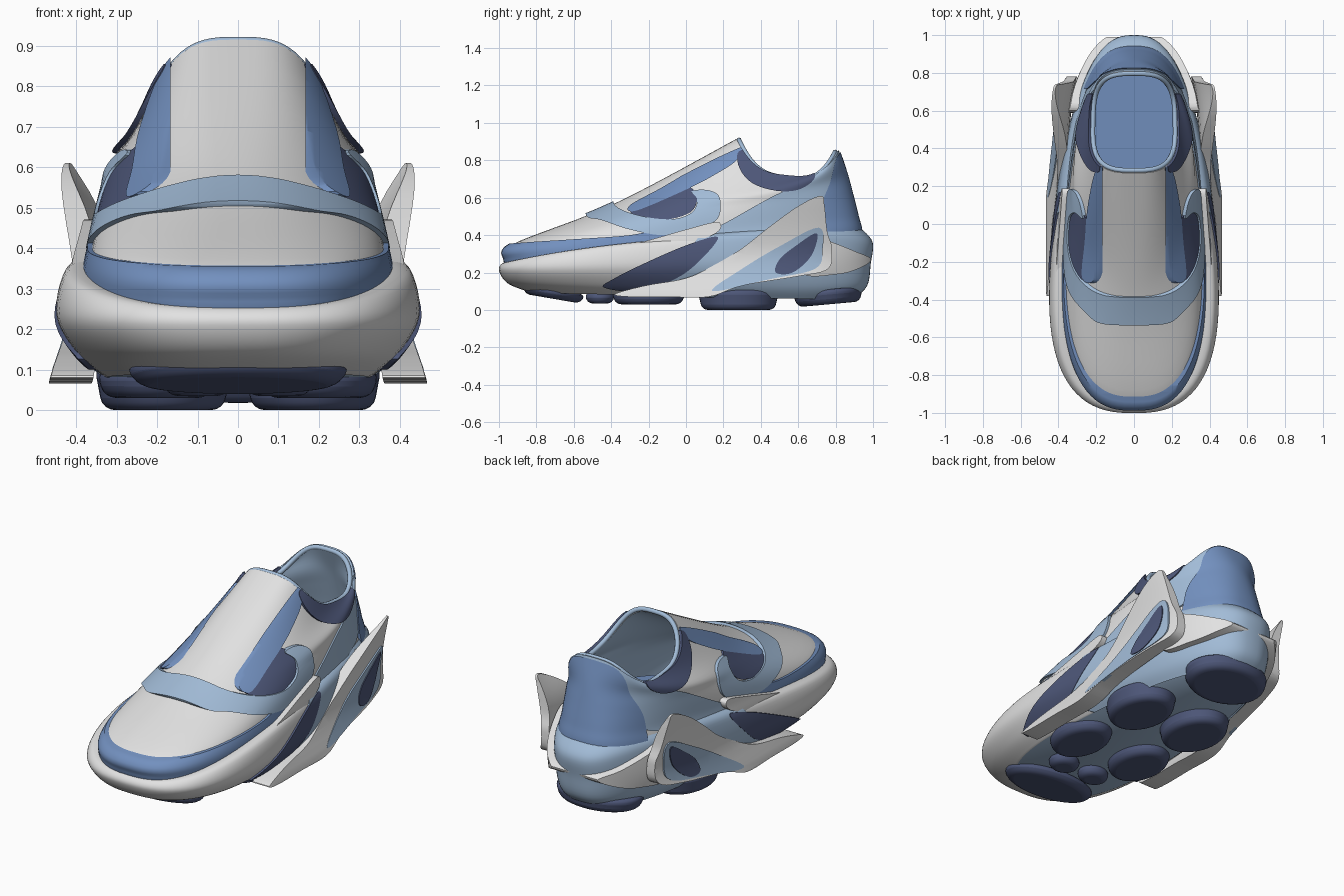
import bpy, bmesh
from math import sin, cos, pi, copysign
from mathutils import Vector

cube = bpy.data.objects.get("Cube")
if cube:
    bpy.data.objects.remove(cube)


def material(name, rgb):
    m = bpy.data.materials.new(name)
    m.use_nodes = True
    m.diffuse_color = (*rgb, 1)
    m.node_tree.nodes["Principled BSDF"].inputs["Base Color"].default_value = (*rgb, 1)
    return m


WHITE = material("off white", (.76, .76, .76))
LIGHT = material("light blue", (.36, .5, .68))
BLUE = material("mid blue", (.17, .28, .52))
NAVY = material("navy", (.075, .095, .19))


def spline(points, steps, closed):
    """Catmull-Rom interpolation of tuples of any length."""
    n, out = len(points), []
    pick = lambda i: points[i % n] if closed else points[max(0, min(n - 1, i))]
    for i in range(n if closed else n - 1):
        a, b, c, d = (pick(i + k) for k in (-1, 0, 1, 2))
        for s in range(steps):
            t = s / steps
            out.append(tuple(
                q + .5 * t * (r - p + t * (2 * p - 5 * q + 4 * r - u + t * (3 * (q - r) + u - p)))
                for p, q, r, u in zip(a, b, c, d)))
    return out if closed else out + [points[-1]]


def ring_points(ring, count=96):
    """Tilted plan outline: front y, z, back y, z, half width, sag, power, taper."""
    yf, zf, yb, zb, w, sag, power, taper = ring
    pts = []
    for k in range(count):
        a = 2 * pi * k / count
        c, s = -cos(a), sin(a)
        along = (1 + copysign(abs(c) ** (2 / power), c)) / 2
        x = w * copysign(abs(s) ** (2 / power), s) * (1 - taper * along)
        pts.append(Vector((x, yf + (yb - yf) * along, zf + (zb - zf) * along - sag * s * s)))
    return pts


def add_object(name, bm, *mats):
    me = bpy.data.meshes.new(name)
    bm.to_mesh(me)
    bm.free()
    for m in mats:
        me.materials.append(m)
    ob = bpy.data.objects.new(name, me)
    bpy.context.collection.objects.link(ob)
    return ob


def smooth(ob, angle=.6):
    ob.data.shade_smooth()
    ob.data.set_sharp_from_angle(angle=angle)


def loft(name, rings, *mats, closed=False, floor=False):
    bm = bmesh.new()
    rows = [[bm.verts.new(p) for p in ring_points(r)] for r in spline(rings, 6, closed)]
    pairs = list(zip(rows, rows[1:])) + ([(rows[-1], rows[0])] if closed else [])
    for low, high in pairs:
        for j in range(len(low)):
            k = (j + 1) % len(low)
            bm.faces.new((low[j], low[k], high[k], high[j]))
    if floor:
        bm.faces.new(rows[0][::-1])
    bm.normal_update()
    return add_object(name, bm, *mats)


def bake(ob):
    """Replace the mesh by its modified result."""
    bpy.context.view_layer.update()
    graph = bpy.context.evaluated_depsgraph_get()
    me = bpy.data.meshes.new_from_object(ob.evaluated_get(graph))
    ob.modifiers.clear()
    ob.data = me


def trim(ob, outline, mat):
    """Keep only what lies inside a side outline (y, z)."""
    bm = bmesh.new()
    path = spline(outline, 6, True)
    face = bm.faces.new([bm.verts.new((-.7, y, z)) for y, z in path])
    moved = bmesh.ops.extrude_face_region(bm, geom=[face])["geom"]
    bmesh.ops.translate(bm, vec=(1.4, 0, 0),
                        verts=[v for v in moved if isinstance(v, bmesh.types.BMVert)])
    bmesh.ops.recalc_face_normals(bm, faces=bm.faces)
    cutter = add_object("cutter", bm)
    cutter.hide_render = True
    mod = ob.modifiers.new("trim", "BOOLEAN")
    mod.operation, mod.solver, mod.object = "INTERSECT", "EXACT", cutter
    bake(ob)
    bpy.data.objects.remove(cutter)
    ob.data.materials.clear()
    ob.data.materials.append(mat)
    for p in ob.data.polygons:
        p.material_index = 0
    smooth(ob)


def panel(name, rings, mat, outline, raise_by=.008):
    """Plate that follows a lofted surface and stands out from it."""
    ob = loft(name, rings)
    mod = ob.modifiers.new("thickness", "SOLIDIFY")
    mod.thickness = raise_by + .01
    mod.offset = 2 * raise_by / mod.thickness - 1
    trim(ob, outline, mat)
    return ob


def open_middle(ob, gap):
    """Remove the strip of a panel around the centre line."""
    bm = bmesh.new()
    bm.from_mesh(ob.data)
    for x in (-gap, gap):
        bmesh.ops.bisect_plane(bm, geom=bm.verts[:] + bm.edges[:] + bm.faces[:],
                               plane_co=(x, 0, 0), plane_no=(1, 0, 0))
    inner = [f for f in bm.faces if abs(f.calc_center_median().x) < gap]
    bmesh.ops.delete(bm, geom=inner, context="FACES")
    bm.to_mesh(ob.data)
    bm.free()


# Body shapes, as rings from bottom to top
UPPER = [(-.93, .2, .9, .25, .38, 0, 2.7, .2), (-.965, .27, .93, .4, .41, 0, 2.7, .22),
         (-.93, .35, .91, .5, .395, 0, 2.6, .21), (-.5, .517, .88, .62, .34, .02, 2.25, .08),
         (-.2, .66, .85, .73, .315, .075, 2.15, .04), (.27, .915, .81, .85, .235, .17, 3.2, .05)]
SOLE = [(-.82, .09, .88, .06, .37, 0, 2.6, .3), (-.95, .14, .96, .13, .46, 0, 2.6, .37),
        (-1, .21, .98, .25, .53, -.01, 2.6, .41), (-.98, .25, .99, .36, .5, -.06, 2.6, .38),
        (-.93, .25, .93, .43, .39, -.05, 2.6, .2)]
OUTER_WING = [(-1.1, z, .98, z, w, 0, 4, 0) for z, w in ((.05, .468), (.3, .405), (.62, .472))]
INNER_WING = [(-1.1, z, .98, z, w, 0, 4, 0) for z, w in ((.615, .46), (.42, .36), (.07, .36))]

# Upper with lining, collar rim and insole
upper = loft("upper", UPPER, WHITE, LIGHT)
shell = upper.modifiers.new("lining", "SOLIDIFY")
shell.thickness, shell.offset, shell.material_offset = .025, -1, 1
bake(upper)
smooth(upper, .9)

curve = bpy.data.curves.new("collar_rim", "CURVE")
curve.dimensions, curve.bevel_depth, curve.bevel_resolution = "3D", .013, 2
rim = ring_points(UPPER[-1])
line = curve.splines.new("POLY")
line.points.add(len(rim) - 1)
for point, co in zip(line.points, rim):
    point.co = (co.x * .95, .54 + (co.y - .54) * .95, co.z - .006, 1)
line.use_cyclic_u = True
curve.materials.append(LIGHT)
bpy.context.collection.objects.link(bpy.data.objects.new("collar_rim", curve))


def pad(name, mat, x, y, z, rx, ry, thick, tilt=0, rounding=.03):
    """Flat rounded disc."""
    bpy.ops.mesh.primitive_cylinder_add(vertices=40, radius=1, depth=1,
                                        location=(x, y, z), rotation=(tilt, 0, 0))
    ob = bpy.context.object
    ob.name = name
    for v in ob.data.vertices:
        shrink = .88 if v.co.z < 0 else 1
        v.co.x *= rx * shrink
        v.co.y *= ry * shrink
        v.co.z *= thick
    mod = ob.modifiers.new("round", "BEVEL")
    mod.width, mod.segments, mod.limit_method = rounding, 4, "ANGLE"
    ob.data.materials.append(mat)
    smooth(ob, .9)


pad("insole", BLUE, 0, .42, .43, .29, .44, .02, .05, .005)

# Overlays on the upper
panel("toe_rand", UPPER, BLUE,
      [(-1.02, .22), (-1.01, .34), (-.9, .358), (-.6, .378), (-.3, .4), (-.1, .44),
       (.1, .45), (.14, .4), (-.1, .34), (-.5, .25)], .012)
panel("quarter_stripe", UPPER, LIGHT,
      [(.83, .88), (.77, .8), (.66, .7), (.45, .6), (.2, .46), (0, .36), (.2, .33),
       (.5, .42), (.72, .48), (.78, .66)])
panel("heel_counter", UPPER, BLUE,
      [(.77, .68), (.815, .83), (.9, .85), (.97, .6), (.98, .38), (.85, .36), (.73, .38),
       (.72, .54)], .014)
panel("collar_pad", UPPER, NAVY,
      [(.285, .85), (.285, .76), (.36, .675), (.5, .635), (.62, .65), (.69, .72),
       (.6, .8), (.4, .84)], .014)
panel("eyestay_insert", UPPER, NAVY,
      [(-.3, .53), (-.12, .61), (0, .66), (.06, .61), (.02, .52), (-.15, .48)])
panel("vamp_band", UPPER, LIGHT,
      [(-.53, .5), (-.52, .57), (-.4, .66), (-.38, .56), (-.25, .505), (-.08, .485),
       (.03, .52), (.06, .59), (.03, .635), (.12, .64), (.18, .6), (.17, .49),
       (.06, .43), (-.12, .4), (-.3, .43), (-.45, .48)], .014)
edging = panel("tongue_edge", UPPER, BLUE,
               [(.285, .9), (.28, .81), (.14, .715), (-.04, .625), (-.27, .53), (-.3, .56),
                (-.12, .66), (.08, .78)], .012)
open_middle(edging, .167)

# Midsole with a light blue underside
sole = loft("midsole", SOLE, WHITE, LIGHT, floor=True)
for p in sole.data.polygons:
    p.material_index = int(p.normal.z < -.95)
smooth(sole, .9)
panel("heel_cup", SOLE, LIGHT,
      [(.19, .5), (.02, .33), (-.12, .2), (0, .1), (.15, .05), (.6, .04), (1.1, .04),
       (1.1, .55), (.6, .56)])
panel("forefoot_inset", SOLE, NAVY,
      [(-.44, .12), (-.25, .1), (-.05, .17), (.08, .27), (.17, .39), (0, .345),
       (-.22, .25), (-.38, .17)], .01)
panel("forefoot_ridge", UPPER, WHITE,
      [(-.52, .25), (-.49, .315), (-.25, .36), (0, .43), (.17, .47), (.16, .41),
       (-.05, .33), (-.25, .26), (-.42, .22)], .04)
panel("heel_spur", SOLE, WHITE,
      [(.6, .42), (.76, .37), (.9, .315), (.99, .27), (.92, .22), (.8, .19), (.62, .2)], .045)

# Flared side wings
wing = loft("side_wings", OUTER_WING + INNER_WING, closed=True)
trim(wing, [(-.38, .085), (-.22, .13), (0, .17), (.15, .24), (.3, .33), (.44, .44),
            (.6, .555), (.72, .61), (.74, .56), (.755, .42), (.78, .33), (.76, .22),
            (.6, .18), (.3, .13), (.12, .07), (-.1, .07), (-.3, .07)], WHITE)
panel("wing_face", OUTER_WING, LIGHT,
      [(.14, .1), (.3, .22), (.5, .34), (.71, .44), (.73, .32), (.69, .22), (.45, .165)])
panel("wing_vent", OUTER_WING, NAVY,
      [(.48, .2), (.5, .27), (.59, .345), (.7, .41), (.67, .29), (.57, .2)], .013)

# Outsole pads
pad("toe_pad", NAVY, 0, -.71, .085, .28, .17, .05, -.17)
pad("heel_pad", NAVY, 0, .76, .07, .25, .19, .08, .09)
for side, label in ((1, "left"), (-1, "right")):
    pad(label + "_arch_pad", NAVY, side * .185, .28, .055, .17, .22, .11)
    pad(label + "_ball_pad", NAVY, side * .2, -.2, .065, .15, .2, .07)
    pad(label + "_small_pad", NAVY, side * .1, -.46, .065, .09, .08, .06)
